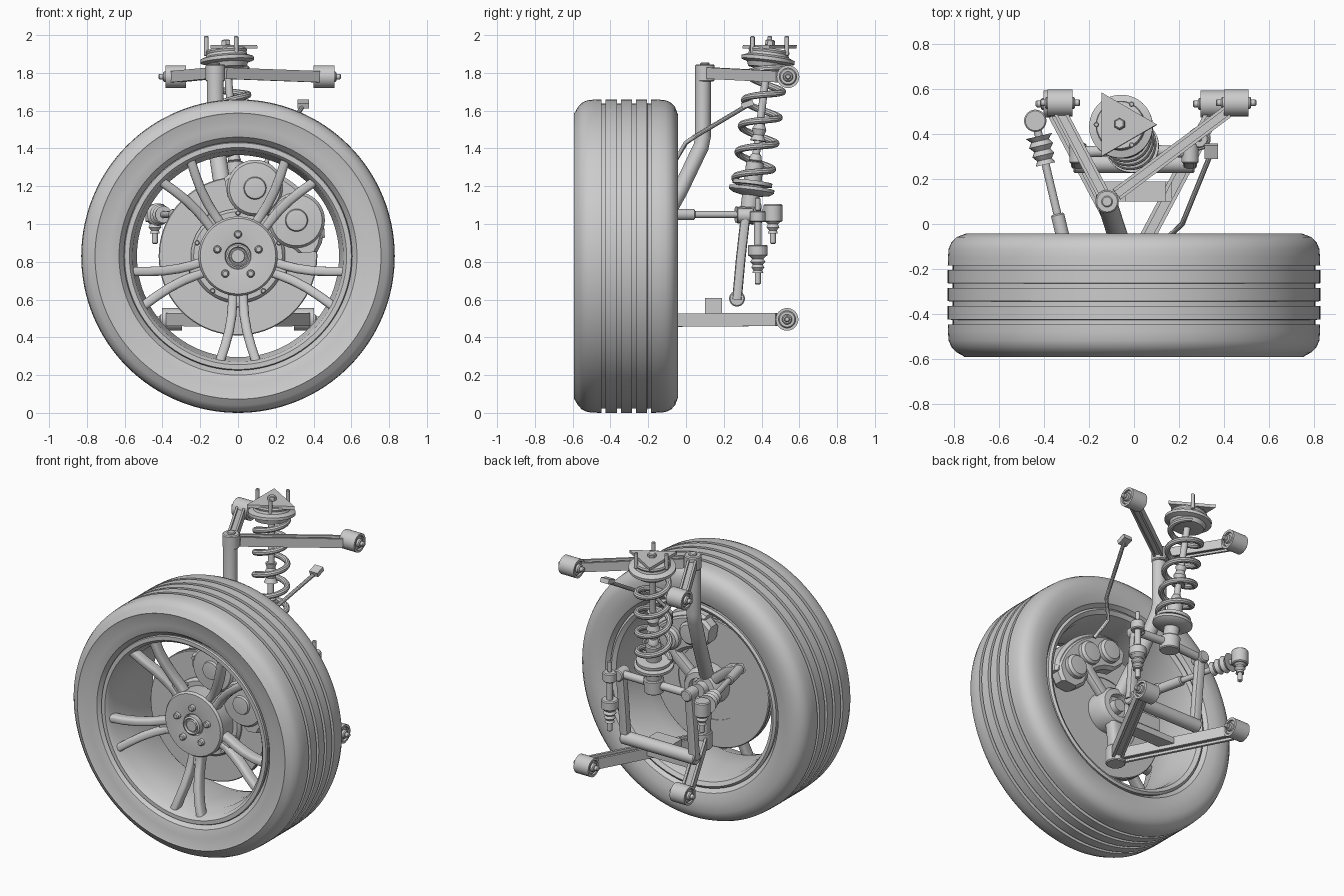
import bpy, bmesh, math
from mathutils import Vector as V, Matrix

if "Cube" in bpy.data.objects:
    bpy.data.objects.remove(bpy.data.objects["Cube"])

WC = V((0, 0, 0.83))  # wheel centre


def finish(name, bm, angle=35):
    bmesh.ops.recalc_face_normals(bm, faces=bm.faces)
    me = bpy.data.meshes.new(name)
    bm.to_mesh(me)
    bm.free()
    me.shade_smooth()
    me.set_sharp_from_angle(angle=math.radians(angle))
    ob = bpy.data.objects.new(name, me)
    bpy.context.collection.objects.link(ob)
    return ob


def skin(name, rings, closed=False, angle=35):
    """Bridge a list of point rings, capping the ends unless closed."""
    bm = bmesh.new()
    vs = [[bm.verts.new(p) for p in r] for r in rings]
    n, m = len(vs[0]), len(vs)
    for i in range(m if closed else m - 1):
        a, b = vs[i], vs[(i + 1) % m]
        for j in range(n):
            k = (j + 1) % n
            bm.faces.new((a[j], a[k], b[k], b[j]))
    if not closed:
        bm.faces.new(vs[0])
        bm.faces.new(vs[-1])
    return finish(name, bm, angle)


def lathe(name, prof, origin, axis, seg=32, closed=False):
    """Revolve (radius, distance) pairs about an axis."""
    q = V(axis).to_track_quat('Z', 'Y')
    o = V(origin)
    rings = [[o + q @ V((r * math.cos(2 * math.pi * j / seg), r * math.sin(2 * math.pi * j / seg), t))
              for j in range(seg)] for r, t in prof]
    return skin(name, rings, closed)


def cyl(name, a, b, r, r2=None, seg=24, bevel=0.006):
    a, b = V(a), V(b)
    L = (b - a).length
    r2 = r if r2 is None else r2
    e = min(bevel, r / 3, L / 3)
    return lathe(name, [(r - e, 0), (r, e), (r2, L - e), (r2 - e, L)], a, b - a, seg)


def sweep(name, pts, w, h, hint=(0, 0, 1), n=12, power=1.0):
    """Sweep an ellipse (power 1) or rounded box (power < 1) along points."""
    pts = [V(p) for p in pts]
    rings = []
    for i, p in enumerate(pts):
        t = (pts[min(i + 1, len(pts) - 1)] - pts[max(i - 1, 0)]).normalized()
        s = t.cross(V(hint)).normalized()
        u = s.cross(t)
        ring = []
        for j in range(n):
            c, d = math.cos(2 * math.pi * (j + .5) / n), math.sin(2 * math.pi * (j + .5) / n)
            ring.append(p + s * math.copysign(abs(c) ** power, c) * w + u * math.copysign(abs(d) ** power, d) * h)
        rings.append(ring)
    return skin(name, rings)


def bar(name, a, b, w, h, up=(0, 0, 1), off=0):
    """Box running from a to b."""
    a, b = V(a), V(b)
    x = (b - a).normalized()
    y = V(up).cross(x).normalized()
    z = x.cross(y)
    m = Matrix((x, y, z)).transposed().to_4x4()
    m.translation = (a + b) / 2 + y * off
    bm = bmesh.new()
    bmesh.ops.create_cube(bm, size=1, matrix=m @ Matrix.Diagonal(((b - a).length, w, h, 1)))
    return finish(name, bm)


def beam(name, a, b, w, h):
    """I-section arm: thin web and two rails."""
    bar(name + "_web", a, b, w, h * .55)
    for s in (-1, 1):
        bar(name + "_rail", a, b, w * .25, h, off=s * w * .4)


def bush(name, c, half):
    """Hollow bush along x with inner sleeve and pin."""
    x, y, z = c
    lathe(name, [(.06, -half), (.06, half), (.045, half), (.045, -half)], c, (1, 0, 0), 32, True)
    cyl(name + "_rubber", (x - half * .85, y, z), (x + half * .85, y, z), .046)
    cyl(name + "_sleeve", (x - half - .012, y, z), (x + half + .012, y, z), .027)
    cyl(name + "_pin", (x - half - .035, y, z), (x + half + .035, y, z), .015, seg=12)


def bellows(name, a, b, r, r2, n=3):
    a, b = V(a), V(b)
    L = (b - a).length
    prof = []
    for i in range(n * 4 + 1):
        f = i / (n * 4)
        prof.append(((r + (r2 - r) * f) * (.85 + .15 * math.cos(f * n * 2 * math.pi)), f * L))
    lathe(name, prof, a, b - a, 20)


# tyre: closed section (radius, y) with four tread grooves
prof = [(.60, -.53), (.63, -.57), (.68, -.585), (.75, -.588), (.757, -.592), (.763, -.587), (.79, -.572), (.813, -.55), (.826, -.52), (.829, -.48)]
for g in (-.437, -.355, -.275, -.195):
    prof += [(.83, g - .011), (.808, g - .010), (.808, g + .010), (.83, g + .011)]
prof += [(.829, -.15), (.826, -.11), (.813, -.08), (.79, -.058), (.75, -.043), (.68, -.045), (.63, -.06), (.60, -.10), (.585, -.12), (.585, -.51)]
lathe("tyre", prof, WC, (0, 1, 0), 128, True)

# rim barrel with lips
lathe("rim", [(.605, -.555), (.60, -.565), (.575, -.565), (.558, -.545), (.552, -.50), (.535, -.46), (.535, -.30),
              (.55, -.13), (.565, -.08), (.59, -.065), (.605, -.075), (.60, -.10), (.585, -.13), (.57, -.30), (.575, -.50), (.598, -.53)],
      WC, (0, 1, 0), 96, True)

# wheel hub face, centre cap and lug bolts
lathe("wheel_hub", [(.19, -.33), (.205, -.34), (.21, -.455), (.20, -.47), (.12, -.472), (.07, -.465), (.065, -.45)], WC, (0, 1, 0), 64)
lathe("centre_cap", [(.06, -.44), (.06, -.485), (.05, -.492), (.044, -.48), (.038, -.48), (.034, -.487)], WC, (0, 1, 0), 40)
for i in range(5):
    a = math.pi / 2 + i * math.tau / 5
    p = WC + V((math.cos(a) * .115, 0, math.sin(a) * .115))
    cyl("lug_bolt", p + V((0, -.46, 0)), p + V((0, -.495, 0)), .022, .019, 12)

# five split spokes
for i in range(5):
    a = -math.pi / 2 + i * math.tau / 5
    rd, td = V((math.cos(a), 0, math.sin(a))), V((-math.sin(a), 0, math.cos(a)))
    for s in (-1, 1):
        path = [(.17, .028, -.42), (.24, .028, -.425), (.32, .034, -.45), (.40, .048, -.475), (.48, .07, -.50), (.565, .098, -.515)]
        sweep("spoke", [WC + rd * r + td * s * t + V((0, y, 0)) for r, t, y in path], .025, .034, (0, 1, 0), 16, .6)
    bar("spoke_root", WC + rd * .18 + V((0, -.42, 0)), WC + rd * .27 + V((0, -.43, 0)), .06, .05, (0, 1, 0))

# brake disc with hat and bolts
lathe("brake_disc", [(.24, -.315), (.415, -.315), (.42, -.31), (.42, -.298), (.40, -.295), (.40, -.285), (.42, -.282), (.42, -.27), (.415, -.265), (.24, -.265)],
      WC, (0, 1, 0), 72, True)
lathe("disc_hat", [(.25, -.27), (.25, -.325), (.235, -.345), (.10, -.345)], WC, (0, 1, 0), 48)
for i in range(10):
    a = (i + .5) * math.tau / 10
    p = WC + V((math.cos(a) * .228, 0, math.sin(a) * .228))
    cyl("hat_bolt", p + V((0, -.33, 0)), p + V((0, -.36, 0)), .014, seg=8)

# brake caliper: arc body bridging the disc, with round piston housings
def arc_block(name, r0, r1, a0, a1, y0, y1):
    rings = []
    for i in range(17):
        a = math.radians(a0 + (a1 - a0) * i / 16)
        k = .5 + .5 * min(1, math.sin(math.pi * i / 16) * 3)
        m, h = (r0 + r1) / 2, (r1 - r0) / 2 * k
        d = V((math.cos(a), 0, math.sin(a)))
        rings.append([WC + d * r + V((0, y, 0)) for r, y in
                      ((m - h, y0 + .02), (m - h + .02, y0), (m + h - .02, y0), (m + h, y0 + .02),
                       (m + h, y1 - .02), (m + h - .02, y1), (m - h + .02, y1), (m - h, y1 - .02))])
    skin(name, rings)

arc_block("caliper_outer", .27, .47, 3, 100, -.385, -.325)
arc_block("caliper_bridge", .425, .485, 12, 92, -.385, -.17)
arc_block("caliper_inner", .25, .47, 5, 98, -.255, -.16)
for x, z in ((.09, 1.19), (.31, 1.02)):
    lathe("caliper_housing", [(.15, 0), (.15, .02), (.135, .04), (.06, .045), (.055, .06), (.04, .062)], (x, -.36, z), (0, -1, 0), 40)
for a in (25, 52, 79):
    r = math.radians(a)
    lathe("caliper_piston", [(.075, 0), (.075, .03), (.06, .045), (.03, .047)], WC + V((math.cos(r) * .36, -.165, math.sin(r) * .36)), (0, 1, 0), 28)

# upright: bearing carrier, tall tube, lower leg and steering arm
lathe("bearing_carrier", [(.13, -.27), (.13, -.17), (.11, -.14), (.075, -.135), (.07, -.17), (.045, -.17), (.04, -.13), (.02, -.13)], WC, (0, 1, 0), 40)
sweep("upright_tube", [(-.12, .09, 1.80), (-.12, .09, 1.46), (-.115, .08, 1.41), (-.08, -.03, 1.18), (-.03, -.17, .93)], .042, .045, (1, 0, 0), 20)
sweep("upright_lower_leg", [(0, -.19, .76), (0, -.17, .62), (0, -.16, .49)], .05, .04, (0, 1, 0), 16, .6)
sweep("steering_arm", [(-.05, -.19, .88), (-.2, -.18, 1.0), (-.30, -.13, 1.05)], .035, .035, (0, 1, 0), 12, .6)
sweep("caliper_bracket", [(.05, -.19, .86), (.2, -.18, 1.0), (.26, -.18, 1.1)], .035, .03, (0, 1, 0), 12, .6)

# upper wishbone
top = V((-.12, .10, 1.80))
cyl("upper_ball_joint", top - V((0, 0, .045)), top + V((0, 0, .045)), .052)
cyl("upper_ball_cap", top + V((0, 0, .04)), top + V((0, 0, .055)), .025)
for x, h in ((-.33, .055), (.455, .055)):
    bush("upper_bush", (x, .54, 1.78), h)
    d = V((x - (.04 if x > 0 else 0), .50, 1.78))
    beam("upper_arm", top + (d - top) * .08, d, .055, .06)

# lower wishbone with bracket and ball joint
low = V((0, -.17, .49))
cyl("lower_ball_joint", low - V((0, 0, .05)), low + V((0, 0, .06)), .06)
for x in (-.35, .35):
    bush("lower_bush", (x, .535, .495), .053)
    beam("lower_arm", low, (x, .49, .495), .065, .07)
bar("lower_cross_plate", (-.17, .145, .50), (.17, .145, .50), .09, .04)
bar("lower_bracket", (-.04, .145, .565), (.14, .145, .565), .09, .085)

# coil-over strut
def S(z):
    f = (z - 1.2) / .7
    return V((-.01 - .05 * f, .35 + .088 * f, z))

ax = (S(1.9) - S(1.2)).normalized()
cyl("damper_body", S(1.02), S(1.33), .047)
cyl("damper_rod", S(1.3), S(1.9), .02)
bellows("bump_stop", S(1.44), S(1.56), .042, .035, 2)
cyl("damper_neck", S(1.33), S(1.37), .035, .028)
lathe("lower_spring_seat", [(.05, -.03), (.10, -.02), (.12, -.005), (.12, .012), (.10, .012), (.05, .025)], S(1.18), ax, 36)
lathe("lower_seat_ring", [(.05, -.01), (.105, -.01), (.105, .01), (.05, .01)], S(1.215), ax, 36)
q = ax.to_track_quat('Z', 'Y')
N, turns = 130, 4.6
sweep("coil_spring", [S(1.21 + .63 * i / N) + q @ V((math.cos(math.tau * turns * i / N) * .098, math.sin(math.tau * turns * i / N) * .098, 0))
                      for i in range(N + 1)], .018, .018, ax, 10)
lathe("upper_spring_seat", [(.06, -.05), (.10, -.045), (.11, -.02), (.142, -.01), (.142, .008), (.11, .02), (.10, .05), (.05, .055)], S(1.87), ax, 40)
lathe("mount_plate", [(.05, -.012), (.105, -.012), (.11, 0), (.105, .01), (.05, .012)], S(1.915), ax, 40)
c = S(1.94)
skin("triangle_plate", [[c + q @ V((0, 0, t)) + V((.165 * math.cos(i * math.tau / 3), .165 * math.sin(i * math.tau / 3), 0)) for i in range(3)] for t in (-.012, .008)])
cyl("strut_nut", c, c + ax * .035, .026, seg=6)
for i in range(3):
    a = math.pi + i * math.tau / 3
    p = c + V((math.cos(a) * .105, math.sin(a) * .105, 0))
    cyl("mount_stud", p - V((0, 0, .05)), V((p.x, p.y, 1.995)), .012, seg=12)

# anti-roll bar, its upright arms and cross links to the strut foot
cyl("anti_roll_bar", (-.27, .27, .605), (.27, .27, .605), .042)
for s in (-1, 1):
    sweep("roll_bar_arm", [(s * .25, .27, .60), (s * .25, .29, .82), (s * .25, .315, 1.04)], .032, .026, (0, 1, 0), 12, .6)
    cyl("arm_eye", (s * .25, .27, 1.045), (s * .25, .36, 1.045), .038)
    sweep("cross_link", [(s * .25, .32, 1.045), (s * .03, .33, 1.05)], .026, .026)
cyl("strut_foot", (0, .33, 1.0), (0, .335, 1.09), .062)

# drop link with ball joint and boot
x, y = .29, .38
cyl("link_rod", (x, y, .87), (x, y, 1.06), .02)
cyl("link_top", (x, y, 1.01), (x, y, 1.07), .042)
cyl("link_stud_top", (x, y, 1.07), (x, y, 1.14), .014, seg=12)
cyl("link_housing", (x, y, .83), (x, y, .89), .052)
bellows("link_boot", (x, y, .83), (x, y, .74), .045, .03)
cyl("link_stud", (x, y, .75), (x, y, .68), .016, seg=12)

# tie rod with boot and end joint
e, r = V((-.44, .46, 1.05)), V((-.30, -.13, 1.05))
d = (r - e).normalized()
cyl("tie_rod", e, r, .018)
cyl("tie_rod_sleeve", r - d * .18, r, .03)
bellows("tie_rod_boot", e + d * .07, e + d * .20, .06, .045)
cyl("tie_rod_end", e - V((0, 0, .04)), e + V((0, 0, .055)), .05)
bellows("tie_end_boot", e - V((0, 0, .035)), e - V((0, 0, .10)), .042, .026, 2)
cyl("tie_end_stud", e - V((0, 0, .09)), e - V((0, 0, .155)), .016, seg=12)

# brake line with tab
sweep("brake_line", [(.345, .32, 1.625), (.235, .05, 1.465), (.215, .0, 1.43), (.15, -.06, 1.33), (.20, -.13, 1.22)], .012, .012, (0, 0, 1), 10)
bar("brake_line_tab", (.345, .295, 1.625), (.345, .355, 1.645), .06, .03)
